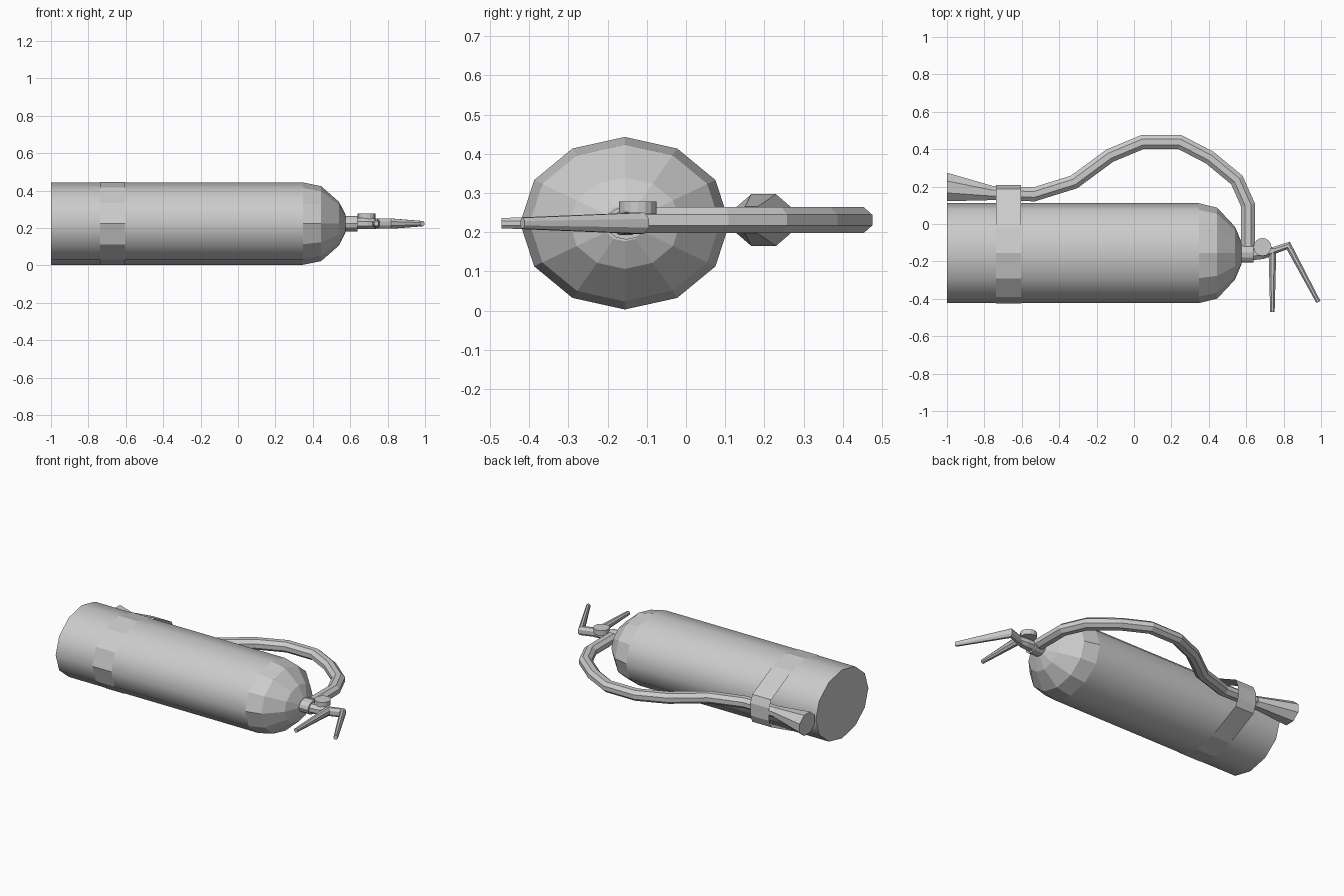
import bpy, bmesh
from math import sin, cos, pi
from mathutils import Vector

if "Cube" in bpy.data.objects:
    bpy.data.objects.remove(bpy.data.objects["Cube"])

OCT = 1 / cos(pi / 8)   # apothem to corner radius for eight sides


def sweep(name, points, z, sides, phase=0.0, scale=1.0, smooth_segments=()):
    """Sweep a polygon along a path in the XY plane.
    Each point is (x, y, half_width, half_height)."""
    bm = bmesh.new()
    path = [Vector((p[0], p[1], 0)) for p in points]
    rings = []
    for i, (x, y, w, h) in enumerate(points):
        a = (path[i] - path[max(i - 1, 0)]).normalized()
        b = (path[min(i + 1, len(path) - 1)] - path[i]).normalized()
        t = (a + b).normalized()
        side = Vector((-t.y, t.x, 0))
        miter = 1 / max(t.dot(b if b.length else a), 0.5)
        ring = []
        for k in range(sides):
            ang = 2 * pi * k / sides + phase
            co = path[i] + side * (cos(ang) * w * scale * miter)
            co.z = z + sin(ang) * h * scale
            ring.append(bm.verts.new(co))
        rings.append(ring)
    for i in range(len(rings) - 1):
        for k in range(sides):
            n = (k + 1) % sides
            f = bm.faces.new((rings[i][k], rings[i][n], rings[i + 1][n], rings[i + 1][k]))
            f.smooth = i in smooth_segments
    bm.faces.new(rings[0])
    bm.faces.new(rings[-1])
    return finish(name, bm)


def finish(name, bm):
    bmesh.ops.recalc_face_normals(bm, faces=bm.faces)
    mesh = bpy.data.meshes.new(name)
    bm.to_mesh(mesh)
    bm.free()
    obj = bpy.data.objects.new(name, mesh)
    bpy.context.collection.objects.link(obj)
    return obj


# Tank: twelve-sided oval cylinder with a faceted shoulder
CY, CZ, RY, RZ = -0.156, 0.223, 0.267, 0.22
profile = [(-1, 1), (0.348, 1), (0.445, 0.91), (0.54, 0.53), (0.576, 0.21)]
sweep("tank", [(x, CY, RY * r, RZ * r) for x, r in profile], CZ, 12,
      smooth_segments=(0,))

# Neck collar and valve body
sweep("neck", [(0.565, -0.152, 0.053, 0.042), (0.64, -0.152, 0.053, 0.042)],
      CZ, 12)
sweep("valve", [(0.635, -0.155, 0.038, 0.03), (0.69, -0.152, 0.035, 0.03),
                (0.745, -0.145, 0.02, 0.027)], CZ, 8, pi / 8, OCT)

# Pressure gauge
bpy.ops.mesh.primitive_cylinder_add(vertices=16, radius=0.048, depth=0.032,
                                    location=(0.687, -0.123, 0.262))
bpy.context.object.name = "gauge"

# Carrying handle and squeeze lever
sweep("carry_handle", [(0.74, -0.13, 0.021, 0.027), (0.74, -0.47, 0.012, 0.013)],
      CZ, 8, pi / 8, OCT)
sweep("squeeze_lever", [(0.70, -0.158, 0.02, 0.027), (0.825, -0.115, 0.017, 0.027),
                        (0.986, -0.417, 0.012, 0.014)], CZ, 8, pi / 8, OCT)

# Hose looping from the neck back along the tank
route = [(0.61, -0.12), (0.61, 0.10), (0.55, 0.235), (0.405, 0.355),
         (0.245, 0.438), (0.045, 0.438), (-0.13, 0.365), (-0.32, 0.225),
         (-0.535, 0.158), (-0.77, 0.166)]
sweep("hose", [(x, y, 0.037, 0.033) for x, y in route], 0.231, 8, pi / 8, OCT)

# Flared nozzle
sweep("nozzle", [(-0.765, 0.166, 0.039, 0.034), (-1, 0.198, 0.077, 0.066)],
      0.231, 8, pi / 8, OCT)
nozzle = bpy.data.objects["nozzle"]
for v in nozzle.data.vertices:          # square the mouth off with the tank base
    if v.co.x < -0.9:
        v.co.x = -1

# Thin strap hugging the tank and holding the hose
outline = [(0.188, CZ - 0.088), (0.208, CZ - 0.04), (0.208, CZ + 0.04), (0.188, CZ + 0.088)]
for k in range(2, 11):
    ang = pi / 6 * k
    outline.append((CY + (RY + 0.002) * cos(ang), CZ + (RZ + 0.002) * sin(ang)))
bm = bmesh.new()
left, right = [[bm.verts.new((x, y, z)) for y, z in outline] for x in (-0.737, -0.603)]
for i in range(len(outline)):
    j = (i + 1) % len(outline)
    bm.faces.new((left[i], left[j], right[j], right[i]))
finish("strap", bm)
